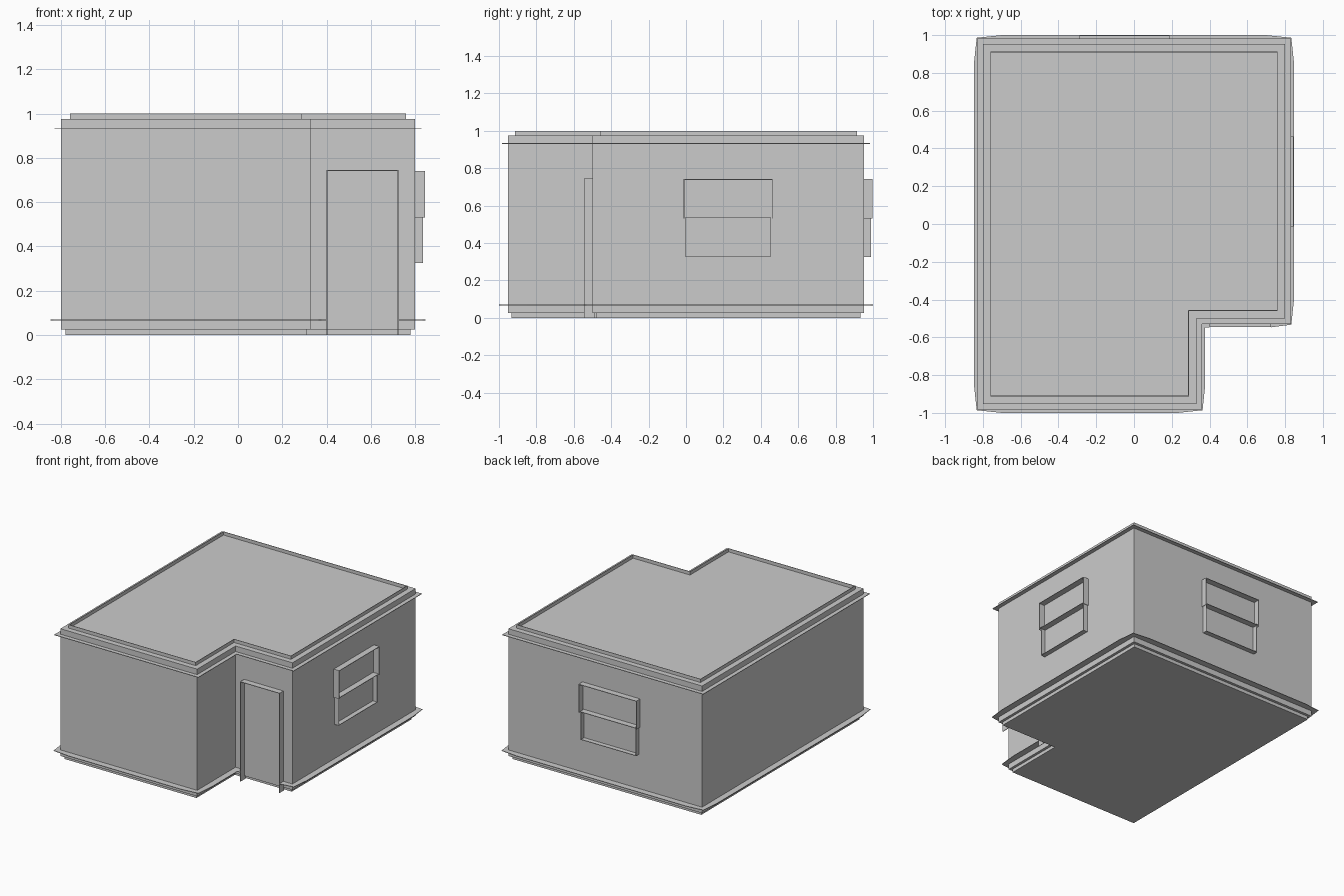
import bpy
import bmesh
from mathutils import Vector, Matrix
from math import radians

cube = bpy.data.objects.get("Cube")
if cube:
    bpy.data.objects.remove(cube, do_unlink=True)

GREY = (0.6, 0.6, 0.6, 1.0)
grey = bpy.data.materials.new("plain grey")
grey.use_nodes = True
grey.diffuse_color = GREY
grey.node_tree.nodes["Principled BSDF"].inputs["Base Color"].default_value = GREY

SKIN = 0.004  # thickness of trim sheets
BACK, SIDE, STEP, PORCH = 0.953, 0.80, 0.33, -0.50
CORNERS = [Vector(p) for p in ((-SIDE, -BACK), (STEP, -BACK), (STEP, PORCH),
                               (SIDE, PORCH), (SIDE, BACK), (-SIDE, BACK))]
DOOR_LEFT, DOOR_RIGHT = 0.40, 0.725


def finish(name, bm):
    bmesh.ops.recalc_face_normals(bm, faces=bm.faces)
    mesh = bpy.data.meshes.new(name)
    bm.to_mesh(mesh)
    bm.free()
    mesh.materials.append(grey)
    obj = bpy.data.objects.new(name, mesh)
    bpy.context.collection.objects.link(obj)
    return obj


def offset(path, amounts):
    """Push a closed counter-clockwise outline outwards with mitred corners."""
    result = []
    for i, p in enumerate(path):
        a = (p - path[i - 1]).normalized()
        b = (path[(i + 1) % len(path)] - p).normalized()
        n1, n2 = Vector((a.y, -a.x)), Vector((b.y, -b.x))
        result.append(p + (n1 + n2) * amounts[i] / (1 + n1.dot(n2)))
    return result


def grow(d):
    return offset(CORNERS, [d] * len(CORNERS))


def prism(name, outline, low, high):
    bm = bmesh.new()
    face = bm.faces.new([bm.verts.new((p.x, p.y, low)) for p in outline])
    new = bmesh.ops.extrude_face_region(bm, geom=[face])["geom"]
    bmesh.ops.translate(bm, vec=(0, 0, high - low),
                        verts=[v for v in new if isinstance(v, bmesh.types.BMVert)])
    return finish(name, bm)


def band(name, inner, outer, low, high, closed=True):
    """Ring or open strip with a rectangular section between two outlines."""
    bm = bmesh.new()
    loops = [[bm.verts.new((p.x, p.y, z)) for p, z in
              ((a, low), (b, low), (b, high), (a, high))] for a, b in zip(inner, outer)]
    count = len(loops)
    for i in range(count if closed else count - 1):
        one, two = loops[i], loops[(i + 1) % count]
        for k in range(4):
            m = (k + 1) % 4
            bm.faces.new((one[k], two[k], two[m], one[m]))
    if not closed:
        bm.faces.new(loops[0])
        bm.faces.new(loops[-1])
    return finish(name, bm)


def sheets(name, boxes, place):
    """Boxes given as (width range, depth range, height range), moved to a wall."""
    bm = bmesh.new()
    for spans in boxes:
        size = [b - a for a, b in spans]
        centre = [(a + b) / 2 for a, b in spans]
        bmesh.ops.create_cube(bm, size=1, matrix=Matrix.Translation(centre)
                              @ Matrix.Diagonal((*size, 1)))
    bm.transform(place)
    return finish(name, bm)


# Foundation, walls and the thin upstand on the roof
prism("foundation", grow(-0.02), 0, 0.025)
prism("walls", CORNERS, 0.025, 0.975)
band("roof_upstand", grow(-0.04 - SKIN), grow(-0.04), 0.97, 1.0)

# Thin cornice ledge
band("cornice_ledge", CORNERS, grow(0.03), 0.93, 0.93 + SKIN)

# Base ledge, drawn in slightly at the outer corners and open at the door
path, reach = [], []
LEDGE, TAPER = 0.047, 0.1
for i, p in enumerate(CORNERS):
    before = (CORNERS[i - 1] - p).normalized() * TAPER
    after = (CORNERS[(i + 1) % len(CORNERS)] - p).normalized() * TAPER
    if i == 2:  # inner corner stays sharp, then the gap for the door
        path += [p, Vector((DOOR_LEFT, PORCH)), Vector((DOOR_RIGHT, PORCH))]
        reach += [LEDGE] * 3
    elif i == 3:
        path += [p, p + after]
        reach += [LEDGE * 0.7, LEDGE]
    else:
        path += [p + before, p, p + after]
        reach += [LEDGE, LEDGE * 0.7, LEDGE]
edge = offset(path, reach)
start = path.index(Vector((DOOR_RIGHT, PORCH)))
path, edge = path[start:] + path[:start], edge[start:] + edge[:start]
band("base_ledge", path, edge, 0.07 - SKIN, 0.07, closed=False)

# Door surround: two jambs and a head standing out from the wall
DOOR_TOP, DOOR_DEPTH = 0.745, (-0.045, 0.01)
sheets("door_surround", [
    ((DOOR_LEFT, DOOR_LEFT + SKIN), DOOR_DEPTH, (0, DOOR_TOP)),
    ((DOOR_RIGHT - SKIN, DOOR_RIGHT), DOOR_DEPTH, (0, DOOR_TOP)),
    ((DOOR_LEFT, DOOR_RIGHT), DOOR_DEPTH, (DOOR_TOP - SKIN, DOOR_TOP)),
], Matrix.Translation((0, PORCH, 0)))


# Windows: thin frames with an upper sash that stands out further
def window(name, place):
    half, low, mid, high = 0.228, 0.325, 0.54, 0.742
    upper, lower = (-0.045, 0.01), (-0.035, 0.01)
    wide = half + 0.01
    boxes = [((-wide, wide), upper, (high - SKIN, high)),
             ((-half, half), upper, (mid - SKIN, mid)),
             ((-half, half), lower, (low, low + SKIN))]
    for s in (-1, 1):
        boxes.append((sorted((s * wide, s * (wide - SKIN))), upper, (mid - 0.01, high)))
        boxes.append((sorted((s * half, s * (half - SKIN))), lower, (low, mid)))
    sheets(name, boxes, place)


window("left_window", Matrix.Translation((SIDE, 0.225, 0)) @ Matrix.Rotation(radians(90), 4, "Z"))
window("back_window", Matrix.Translation((-0.05, BACK, 0)) @ Matrix.Rotation(radians(180), 4, "Z"))
